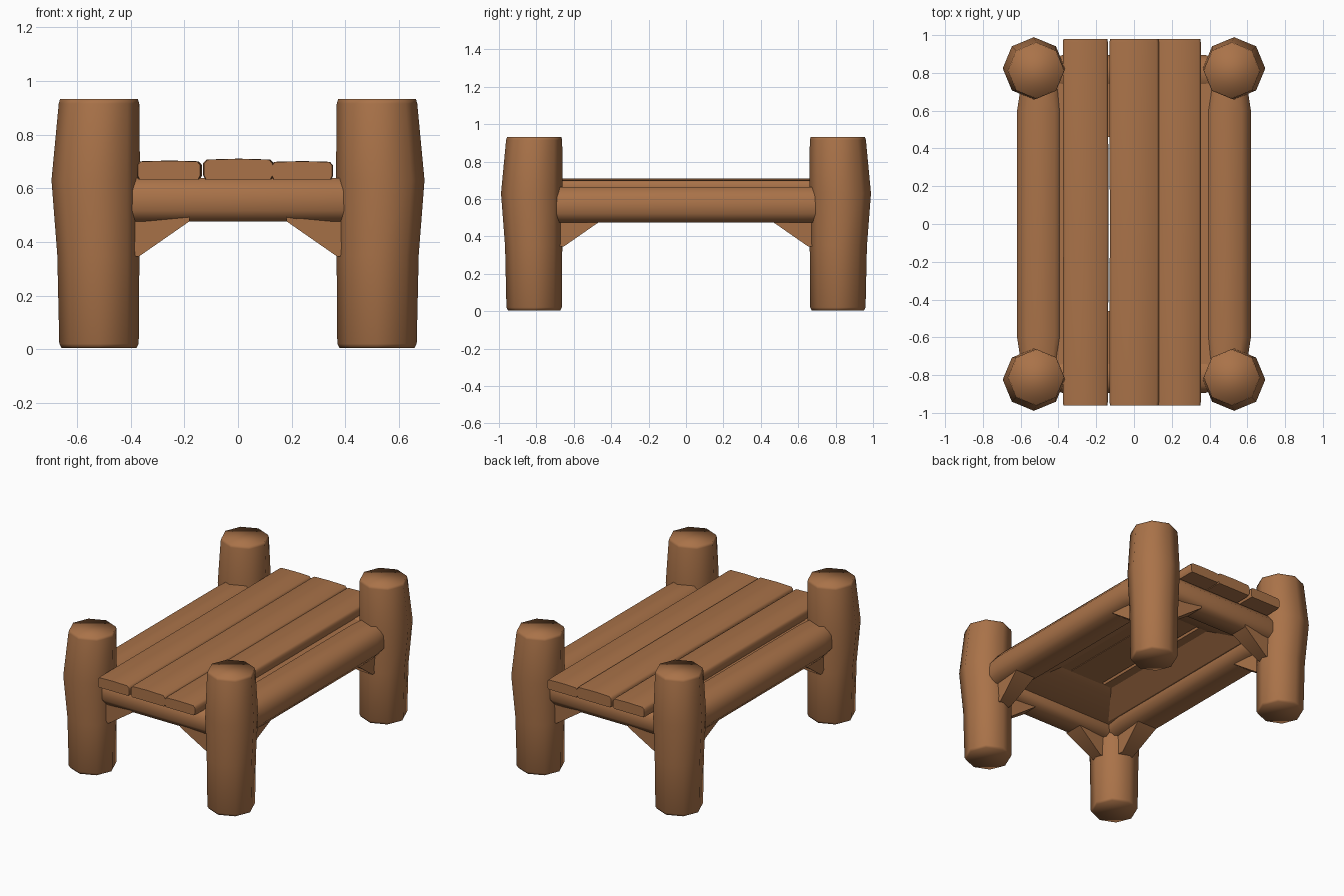
import bpy, bmesh, math
from mathutils import Vector

if "Cube" in bpy.data.objects:
    bpy.data.objects.remove(bpy.data.objects["Cube"])

wood = bpy.data.materials.new("warm brown wood")
wood.diffuse_color = (0.40, 0.17, 0.066, 1)
wood.use_nodes = True
wood.node_tree.nodes["Principled BSDF"].inputs["Base Color"].default_value = wood.diffuse_color


def loft(name, rings, angle=40, closed=False):
    """Solid through rings of equal point counts; closed joins last to first."""
    bm = bmesh.new()
    vs = [[bm.verts.new(p) for p in r] for r in rings]
    n = len(rings[0])
    for a, b in zip(vs, vs[1:] + ([vs[0]] if closed else [])):
        for i in range(n):
            j = (i + 1) % n
            bm.faces.new((a[i], a[j], b[j], b[i]))
    if not closed:
        bm.faces.new(vs[0][::-1])
        bm.faces.new(vs[-1])
    bmesh.ops.recalc_face_normals(bm, faces=bm.faces)
    me = bpy.data.meshes.new(name)
    bm.to_mesh(me)
    bm.free()
    me.materials.append(wood)
    ob = bpy.data.objects.new(name, me)
    bpy.context.collection.objects.link(ob)
    bpy.ops.object.select_all(action='DESELECT')
    ob.select_set(True)
    bpy.context.view_layer.objects.active = ob
    bpy.ops.object.shade_smooth_by_angle(angle=math.radians(angle))
    return ob


# Rounded-square section of the rails
SECTION = ((-1, -0.5), (-0.65, -1), (0.65, -1), (1, -0.5),
           (1, 0.4), (0.6, 1), (-0.6, 1), (-1, 0.4))


def log(name, axis, centre, half, ra, rb, end):
    """Horizontal eight-sided log along x or y, narrowing into the posts."""
    rings = []
    for t, s in ((-1, end), (-0.75, 1), (0.75, 1), (1, end)):
        rings.append([Vector(centre) + Vector((t * half, a * s * ra, b * rb) if axis == 'x'
                                              else (a * s * ra, t * half, b * rb))
                      for a, b in SECTION])
    return loft(name, rings, 60)


def brace(name, axis, corner, direction, fixed, width):
    """Wedge strut from a post up to a rail."""
    rings = []
    for w in (-1, 1):
        ring = []
        for d, z, k in ((-0.06, 0.345, 0.7), (0.0, 0.345, 0.6), (0.19, 0.477, 1),
                        (0.19, 0.52, 1), (-0.06, 0.52, 0.7)):
            along = corner + direction * d
            side = fixed + w * width * k
            ring.append((along, side, z) if axis == 'x' else (side, along, z))
        rings.append(ring)
    return loft(name, rings, 40)


# Corner posts: inner edge upright, outer edge bulging at rail height
profile = [(0.005, 0.140), (0.02, 0.148), (0.35, 0.153),
           (0.63, 0.165), (0.915, 0.150), (0.932, 0.145)]
for sx, nx in ((-1, "left"), (1, "right")):
    for sy, ny in ((-1, "front"), (1, "back")):
        rings = []
        for z, r in profile:
            shift = max(0, r - 0.150) * 0.8
            rings.append([(sx * (0.518 + shift) + r * math.cos(i * math.pi / 4),
                           sy * (0.812 + shift) + r * math.sin(i * math.pi / 4), z)
                          for i in range(8)])
        loft(f"{ny}_{nx}_post", rings, 100)
        # Struts below the end rail and the side rail
        brace(f"{ny}_{nx}_end_brace", 'x', sx * 0.37, -sx, sy * 0.81, 0.065)
        brace(f"{ny}_{nx}_side_brace", 'y', sy * 0.655, -sy, sx * 0.5, 0.075)

# Rails between the posts, the side ones snug against the boards
for s, n in ((-1, "left"), (1, "right")):
    log(f"{n}_side_rail", 'y', (s * 0.495, 0, 0.570), 0.80, 0.124, 0.095, 0.75)
for s, n in ((-1, "front"), (1, "back")):
    log(f"{n}_end_rail", 'x', (0, s * 0.80, 0.557), 0.5, 0.095, 0.081, 0.6)

# Sloping frame under the boards, inside the rails
corners = ((-1, -1), (1, -1), (1, 1), (-1, 1))
loft("under_frame", [[(sx * x, sy * y, z) for x, y, z in
                      ((0.41, 0.76, 0.635), (0.41, 0.76, 0.54), (0.36, 0.68, 0.54), (0.20, 0.46, 0.635))]
                     for sx, sy in corners], 30, closed=True)


def plank(name, x0, x1, top, bow):
    """Long board with worn edges and ends."""
    rings = []
    zm, h = (0.632 + top) / 2, (top - 0.632) / 2
    cx, w = (x0 + x1) / 2, (x1 - x0) / 2
    for y, s, k in ((-0.962, 0.97, 0), (-0.94, 1, 0), (0, 1, bow), (0.96, 1, 0), (0.98, 0.97, 0)):
        rings.append([(cx + k + w * s * a, y, zm + h * s * b) for a, b in
                      ((-1, -0.6), (-0.94, -1), (0.94, -1), (1, -0.6),
                       (1, 0.55), (0.9, 0.92), (0, 1), (-0.9, 0.92), (-1, 0.55))])
    return loft(name, rings, 60)


# Three boards on top
plank("left_plank", -0.377, -0.138, 0.703, 0.003)
plank("middle_plank", -0.130, 0.132, 0.710, 0.002)
plank("right_plank", 0.124, 0.354, 0.701, 0.0)
